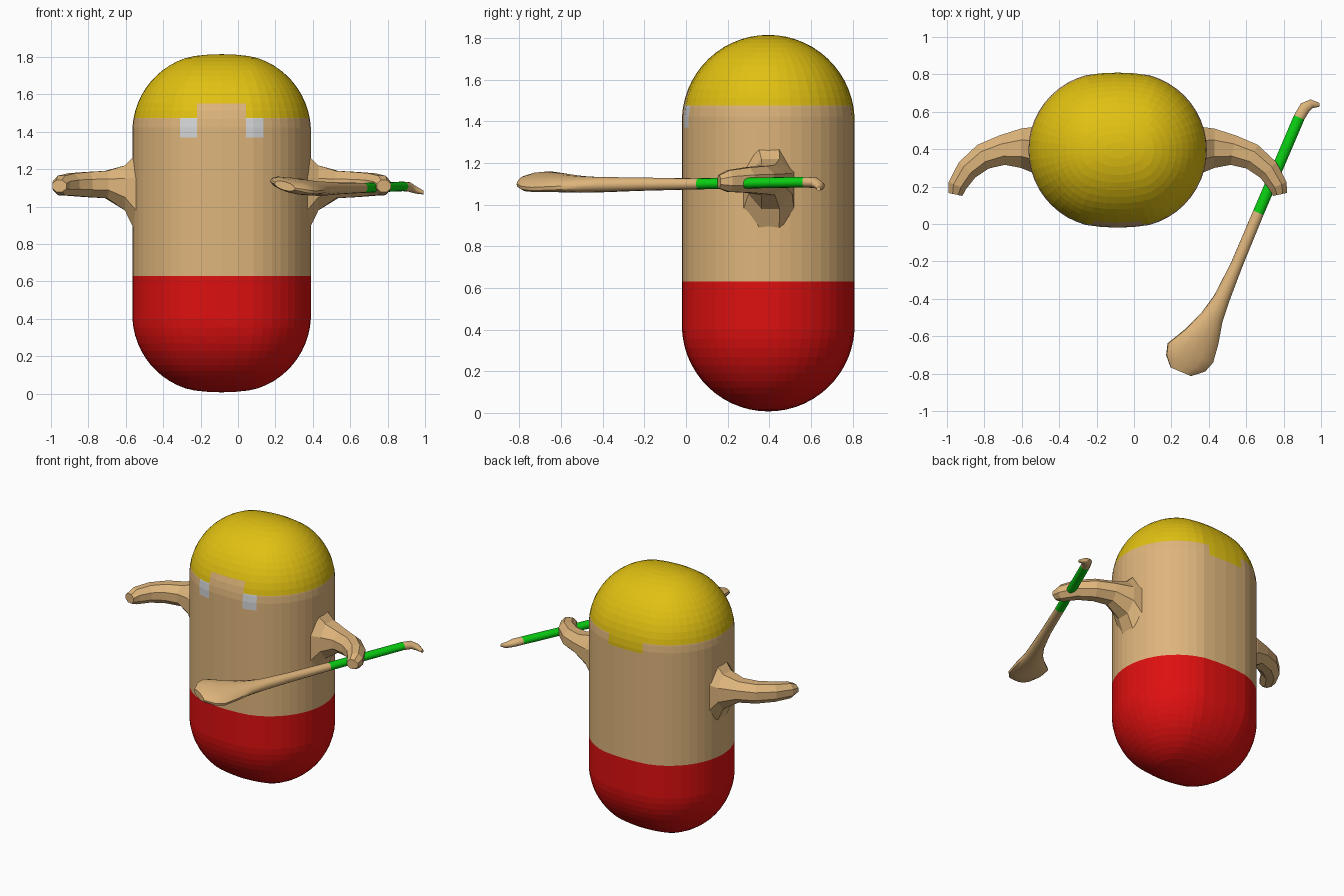
import bpy, bmesh, math
from mathutils import Vector

if "Cube" in bpy.data.objects:
    bpy.data.objects.remove(bpy.data.objects["Cube"])

CX, CY = -0.0875, 0.395          # body axis


def material(name, rgb):
    m = bpy.data.materials.new(name)
    m.diffuse_color = (*rgb, 1)
    m.use_nodes = True
    m.node_tree.nodes["Principled BSDF"].inputs["Base Color"].default_value = m.diffuse_color
    return m


SKIN = material("tan", (0.73, 0.46, 0.20))
RED = material("red", (0.73, 0.005, 0.005))
YELLOW = material("yellow", (0.75, 0.53, 0.006))
WHITE = material("eye_grey", (0.66, 0.67, 0.68))
GREEN = material("green", (0.003, 0.62, 0.006))


def finish(name, bm, mats):
    bmesh.ops.recalc_face_normals(bm, faces=bm.faces[:])
    me = bpy.data.meshes.new(name)
    bm.to_mesh(me)
    bm.free()
    for m in mats:
        me.materials.append(m)
    ob = bpy.data.objects.new(name, me)
    bpy.context.collection.objects.link(ob)
    return ob


def loft(name, sections, sides, mats, rule=lambda i: 0, mirror=1):
    """Rings of (x, y, z, half width, half height, side angle, tilt)."""
    bm = bmesh.new()
    rings = []
    for x, y, z, hw, hh, ang, tilt in sections:
        a, t = math.radians(ang), math.radians(tilt)
        side = Vector((math.cos(a) * math.cos(t), math.sin(a) * math.cos(t), math.sin(t)))
        up = Vector((-math.cos(a) * math.sin(t), -math.sin(a) * math.sin(t), math.cos(t)))
        ring = []
        for k in range(sides):
            p = 2 * math.pi * (k + 0.5) / sides
            grow = 1 / math.cos(math.pi / sides)
            co = Vector((x, y, z)) + side * hw * grow * math.cos(p) + up * hh * grow * math.sin(p)
            co.x = CX + mirror * (co.x - CX)
            ring.append(bm.verts.new(co))
        rings.append(ring)
    for i in range(len(rings) - 1):
        for k in range(sides):
            n = (k + 1) % sides
            f = bm.faces.new((rings[i][k], rings[i][n], rings[i + 1][n], rings[i + 1][k]))
            f.material_index = rule(i)
    bm.faces.new(rings[0])
    bm.faces.new(rings[-1])
    return finish(name, bm, mats)


# Body: stretched capsule, slightly wider than deep
R, LOW, HIGH = 0.415, 0.422, 1.40
bm = bmesh.new()
bmesh.ops.create_uvsphere(bm, u_segments=48, v_segments=29, radius=1)
for v in bm.verts:
    u = v.co.copy()
    v.co = (CX + R * u.x + 0.0625 * max(-1, min(1, u.x * 4)),
            CY + R * u.y,
            (HIGH if u.z > 0 else LOW) + R * u.z)

# Cut lines for the painted areas
cuts = [((0, 0, z), (0, 0, 1)) for z in (0.63, 1.37, 1.40, 1.475, 1.55)]
cuts += [((x, 0, 0), (1, 0, 0)) for x in (-0.31, -0.22, 0.043, 0.135)]
for co, no in cuts:
    bmesh.ops.bisect_plane(bm, geom=bm.verts[:] + bm.edges[:] + bm.faces[:],
                           dist=1e-5, plane_co=co, plane_no=no)

# Trousers, hair with a fringe gap in front and a flap behind, square eyes
for f in bm.faces:
    x, y, z = f.calc_center_median()
    front = y < CY
    middle = -0.22 < x < 0.043
    hairline = 1.475
    if middle:
        hairline = 1.55 if front else 1.40
    eye = front and 1.37 < z < 1.475 and (-0.31 < x < -0.22 or 0.043 < x < 0.135)
    f.material_index = 1 if z < 0.63 else 2 if z > hairline else 3 if eye else 0
finish("body", bm, [SKIN, RED, YELLOW, WHITE])

# Arms: faceted, flared at the shoulder and curving forward
arm = [
    (0.355, 0.395, 1.06, 0.125, 0.235, 90, 0),
    (0.430, 0.405, 1.10, 0.105, 0.120, 90, 0),
    (0.530, 0.395, 1.118, 0.080, 0.073, 80, 0),
    (0.632, 0.360, 1.118, 0.070, 0.067, 65, 0),
    (0.717, 0.290, 1.118, 0.060, 0.060, 42, 0),
    (0.770, 0.205, 1.113, 0.050, 0.052, 22, 0),
    (0.780, 0.158, 1.110, 0.038, 0.032, 12, 0),
]
for name, side in (("right_arm", 1), ("left_arm", -1)):
    loft(name, arm, 8, [SKIN], mirror=side)

# Stick: hooked end, green grip, shaft and tilted paddle blade
stick = [
    (0.992, 0.637, 1.075, 0.010, 0.010, 84, 0),
    (0.950, 0.643, 1.090, 0.024, 0.020, 105, 0),
    (0.914, 0.622, 1.105, 0.031, 0.025, 135, 0),
    (0.883, 0.570, 1.108, 0.030, 0.025, 157, 0),
    (0.665, 0.060, 1.100, 0.030, 0.026, 157, 0),
    (0.548, -0.220, 1.098, 0.032, 0.031, 157, 2),
    (0.468, -0.400, 1.096, 0.043, 0.036, 157, 6),
    (0.416, -0.500, 1.097, 0.061, 0.038, 157, 12),
    (0.360, -0.604, 1.105, 0.100, 0.038, 157, 15),
    (0.301, -0.690, 1.110, 0.135, 0.036, 157, 15),
    (0.276, -0.745, 1.110, 0.115, 0.034, 157, 15),
    (0.250, -0.790, 1.110, 0.060, 0.022, 157, 15),
]
ob = loft("paddle_stick", stick, 14, [SKIN, GREEN], rule=lambda i: int(i == 3))
bpy.context.view_layer.objects.active = ob
ob.select_set(True)
bpy.ops.object.shade_smooth_by_angle(angle=math.radians(40))
